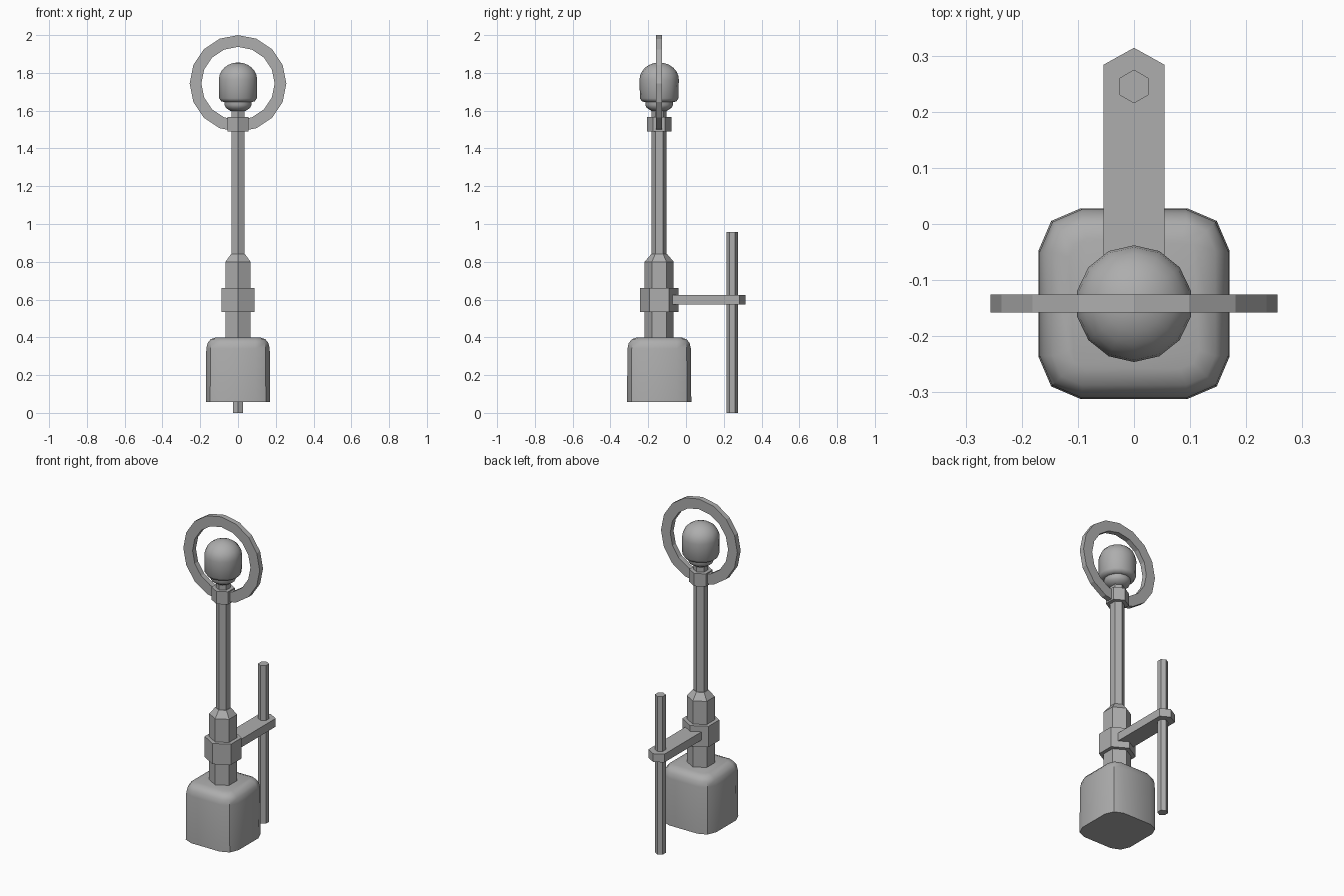
import bpy, bmesh
from math import sin, cos, pi, radians

if "Cube" in bpy.data.objects:
    bpy.data.objects.remove(bpy.data.objects["Cube"], do_unlink=True)

AXIS_Y = -0.142
ROD_Y = 0.245

grey = bpy.data.materials.new("plain grey")
grey.use_nodes = True
grey.diffuse_color = (0.42, 0.42, 0.42, 1)
grey.node_tree.nodes["Principled BSDF"].inputs["Base Color"].default_value = (0.42, 0.42, 0.42, 1)


def loft(name, rings, y=AXIS_Y, smooth=None, closed=False):
    """Skin a list of equal-length point rings; cap the ends unless closed."""
    bm = bmesh.new()
    loops = [[bm.verts.new(p) for p in ring] for ring in rings]
    n = len(loops[0])
    pairs = list(zip(loops, loops[1:]))
    if closed:
        pairs.append((loops[-1], loops[0]))
    else:
        bm.faces.new(loops[0])
        bm.faces.new(loops[-1])
    for a, b in pairs:
        for i in range(n):
            j = (i + 1) % n
            bm.faces.new((a[i], a[j], b[j], b[i]))
    bmesh.ops.recalc_face_normals(bm, faces=bm.faces)
    mesh = bpy.data.meshes.new(name)
    bm.to_mesh(mesh)
    bm.free()
    mesh.materials.append(grey)
    obj = bpy.data.objects.new(name, mesh)
    obj.location.y = y
    bpy.context.collection.objects.link(obj)
    if smooth:
        bpy.ops.object.select_all(action="DESELECT")
        obj.select_set(True)
        bpy.context.view_layer.objects.active = obj
        bpy.ops.object.shade_smooth_by_angle(angle=radians(smooth))
    return obj


def turned(name, profile, sides=6, **kw):
    """Turn a (radius, height) profile about a vertical axis, a corner facing back."""
    angles = [2 * pi * i / sides for i in range(sides)]
    return loft(name, [[(r * sin(a), r * cos(a), z) for a in angles] for r, z in profile], **kw)


def rounded_square(half, corner, z):
    """Square outline with each corner cut by two bevel segments."""
    b = half - corner
    c = half - corner * 0.3
    pts = []
    for x, y in ((half, b), (c, c), (b, half)):
        pts.append((x, y))
    ring = []
    for _ in range(4):
        ring += [(x, y, z) for x, y in pts]
        pts = [(-y, x) for x, y in pts]
    return ring


# Rounded foot block
loft("base_block", [rounded_square(*level) for level in (
    (0.17, 0.075, 0.057), (0.168, 0.075, 0.34), (0.161, 0.068, 0.37),
    (0.145, 0.052, 0.39), (0.116, 0.033, 0.4))], smooth=40)

# Six-sided column, collars and pole
turned("lower_column", [(0.077, 0.38), (0.077, 0.8), (0.043, 0.84)])
turned("lower_collar", [(0.102, 0.535), (0.102, 0.66)])
turned("pole", [(0.04, 0.82), (0.04, 1.605)])
turned("upper_collar", [(0.064, 1.49), (0.064, 1.567)])

# Domed head on a stepped neck
turned("head_neck", [(0.04, 1.598), (0.066, 1.615), (0.073, 1.63), (0.073, 1.655)],
       sides=14, smooth=35)
dome = [(0.104 * cos(t), 1.765 + 0.09 * sin(t)) for t in (radians(15 * k) for k in range(6))]
turned("head", [(0.075, 1.645), (0.092, 1.65), (0.102, 1.665)] + dome + [(0.004, 1.855)],
       sides=14, smooth=50)

# Upright ring around the head
section = [(0.256, -0.016), (0.256, 0.016), (0.194, 0.016), (0.194, -0.016)]
loft("head_ring", [[(r * cos(a), y, 1.744 + r * sin(a)) for r, y in section]
                   for a in (2 * pi * i / 16 for i in range(16))], closed=True)

# Side arm with a pointed end, holding the rod
outline = [(-0.054, -0.11), (0.054, -0.11), (0.054, 0.284), (0, 0.314), (-0.054, 0.284)]
loft("side_arm", [[(x, y, z) for x, y in outline] for z in (0.575, 0.625)], y=0)
turned("side_rod", [(0.03, 0), (0.03, 0.957)], y=ROD_Y)
